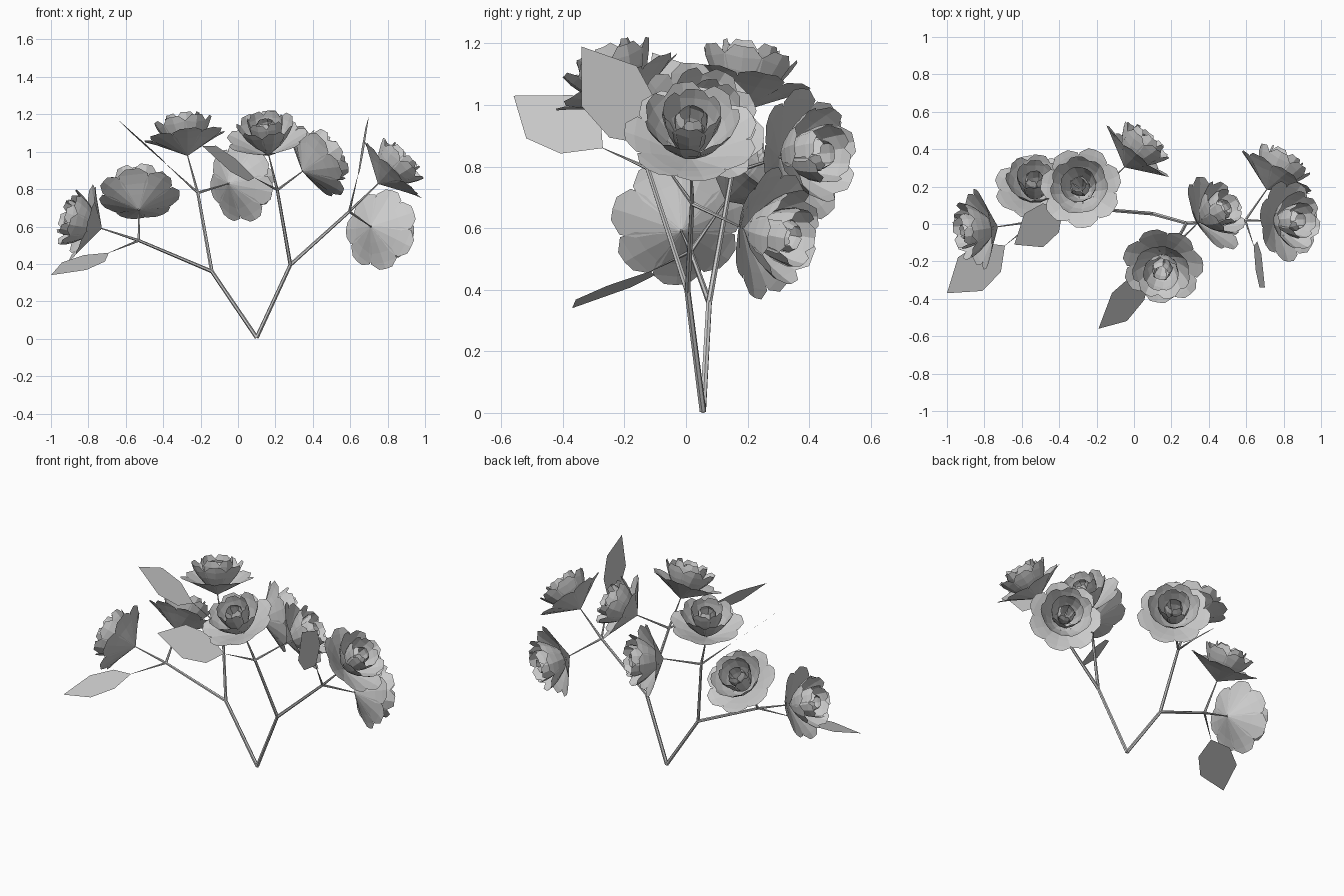
import bpy
import bmesh
import math
from mathutils import Vector, Matrix

if "Cube" in bpy.data.objects:
    bpy.data.objects.remove(bpy.data.objects["Cube"], do_unlink=True)

grey = bpy.data.materials.new("soft_grey")
grey.use_nodes = True
grey.diffuse_color = (0.6, 0.6, 0.6, 1)
bsdf = grey.node_tree.nodes["Principled BSDF"]
bsdf.inputs["Base Color"].default_value = (0.6, 0.6, 0.6, 1)
bsdf.inputs["Roughness"].default_value = 0.8


def finish(bm, name):
    """Turn a bmesh into a mesh with the shared colour."""
    mesh = bpy.data.meshes.new(name)
    bm.to_mesh(mesh)
    bm.free()
    mesh.materials.append(grey)
    return mesh


def place(mesh, name):
    obj = bpy.data.objects.new(name, mesh)
    bpy.context.collection.objects.link(obj)
    return obj


def twig(name, start, end, r1=0.011, r2=0.008):
    """Tapered six-sided stem between two points."""
    a, b = Vector(start), Vector(end)
    d = b - a
    m = Matrix.Translation((a + b) / 2) @ d.to_track_quat('Z', 'Y').to_matrix().to_4x4()
    bm = bmesh.new()
    bmesh.ops.create_cone(bm, cap_ends=True, segments=6, radius1=r1, radius2=r2,
                          depth=d.length, matrix=m)
    return place(finish(bm, name), name)


def add_petal(bm, profile, width, cup, angle):
    """Cupped petal, narrow at the base, following a radius/height profile."""
    rot = Matrix.Rotation(angle, 3, 'Z')
    rows = []
    for (r, z), f in zip(profile, (0.06, 0.5, 0.9, 1.0, 0.5)):
        w = width * f / 2
        rows.append([bm.verts.new(rot @ Vector((r - cup * abs(s) * f, s * w, z + cup * abs(s) * f * 0.6)))
                     for s in (-1, 0, 1)])
    for low, high in zip(rows, rows[1:]):
        for i in range(2):
            bm.faces.new((low[i], low[i + 1], high[i + 1], high[i]))


# Blossom layers: count, width, cup, profile from base to tip
LAYERS = [
    (7, 0.16, 0.008, [(0.004, 0), (0.08, 0.04), (0.135, 0.07), (0.185, 0.094), (0.218, 0.107)]),
    (7, 0.13, 0.012, [(0.004, 0.005), (0.075, 0.065), (0.115, 0.115), (0.14, 0.155), (0.157, 0.19)]),
    (6, 0.11, 0.012, [(0.004, 0.01), (0.055, 0.07), (0.08, 0.13), (0.092, 0.18), (0.096, 0.218)]),
    (5, 0.075, 0.008, [(0.004, 0.01), (0.035, 0.07), (0.05, 0.125), (0.05, 0.17), (0.038, 0.2)]),
]
bm = bmesh.new()
for k, (count, width, cup, profile) in enumerate(LAYERS):
    for i in range(count):
        add_petal(bm, profile, width, cup, math.tau * (i + 0.5 * (k % 2)) / count)
blossom = finish(bm, "blossom")


def flower(name, fork, base, axis, spin):
    twig(name + "_stem", fork, base, 0.008, 0.003)
    obj = place(blossom, name)
    quat = Vector(axis).to_track_quat('Z', 'Y')
    obj.matrix_world = (Matrix.Translation(base) @ quat.to_matrix().to_4x4()
                        @ Matrix.Rotation(spin, 4, 'Z'))


def leaf(name, fork, base, tip, across):
    """Flat six-cornered leaf on a needle-thin stem."""
    twig(name + "_stem", fork, base, 0.007, 0.001)
    a, d, w = Vector(base), Vector(tip) - Vector(base), Vector(across)
    bm = bmesh.new()
    outline = [(0, 0), (0.25, 0.43), (0.6, 0.5), (1, 0), (0.6, -0.5), (0.25, -0.43)]
    bm.faces.new([bm.verts.new(a + d * t + w * f) for t, f in outline])
    place(finish(bm, name), name)


# Main branches
root = (0.10, 0.055, 0.006)
left_fork, right_fork = (-0.14, 0.075, 0.36), (0.28, 0.005, 0.395)
left_outer, left_inner = (-0.53, 0.015, 0.525), (-0.215, 0.15, 0.78)
right_inner, right_outer = (0.21, -0.125, 0.795), (0.595, 0.02, 0.68)
twig("left_branch", root, left_fork, 0.011, 0.01)
twig("right_branch", root, right_fork, 0.011, 0.01)
twig("left_outer_branch", left_fork, left_outer, 0.01)
twig("left_inner_branch", left_fork, left_inner, 0.01)
twig("right_inner_branch", right_fork, right_inner, 0.01)
twig("right_outer_branch", right_fork, right_outer, 0.01)

# Two blossoms on every fork
flower("far_left_flower", left_outer, (-0.73, -0.015, 0.59), (-0.93, -0.12, 0.3), 0.2)
flower("low_left_flower", left_outer, (-0.53, 0.13, 0.69), (0, 0.6, 0.75), 0.5)
flower("top_left_flower", left_inner, (-0.27, 0.175, 0.98), (-0.13, 0.17, 0.96), 0.1)
flower("back_middle_flower", left_inner, (-0.05, 0.305, 0.83), (0.62, 0.75, 0.06), 0.7)
flower("top_front_flower", right_inner, (0.165, -0.18, 0.98), (-0.1, -0.42, 0.9), 0.3)
flower("middle_right_flower", right_inner, (0.345, 0.01, 0.895), (0.76, 0.42, 0.48), 0.6)
flower("far_right_flower", right_outer, (0.75, 0.015, 0.83), (0.7, 0.02, 0.7), 0.4)
flower("back_right_flower", right_outer, (0.71, 0.185, 0.6), (0.5, 0.83, -0.15), 0.0)

# One leaf on every fork
leaf("far_left_leaf", left_outer, (-0.69, -0.115, 0.46), (-1.0, -0.37, 0.34), (0.13, -0.18, -0.04))
leaf("top_left_leaf", left_inner, (-0.38, 0.08, 0.93), (-0.64, -0.11, 1.17), (0.1, -0.18, -0.08))
leaf("front_leaf", right_inner, (0.09, -0.27, 0.86), (-0.19, -0.56, 1.03), (0.08, -0.15, -0.14))
leaf("right_leaf", right_outer, (0.64, -0.115, 0.87), (0.70, -0.34, 1.19), (0.01, 0.18, 0.13))
